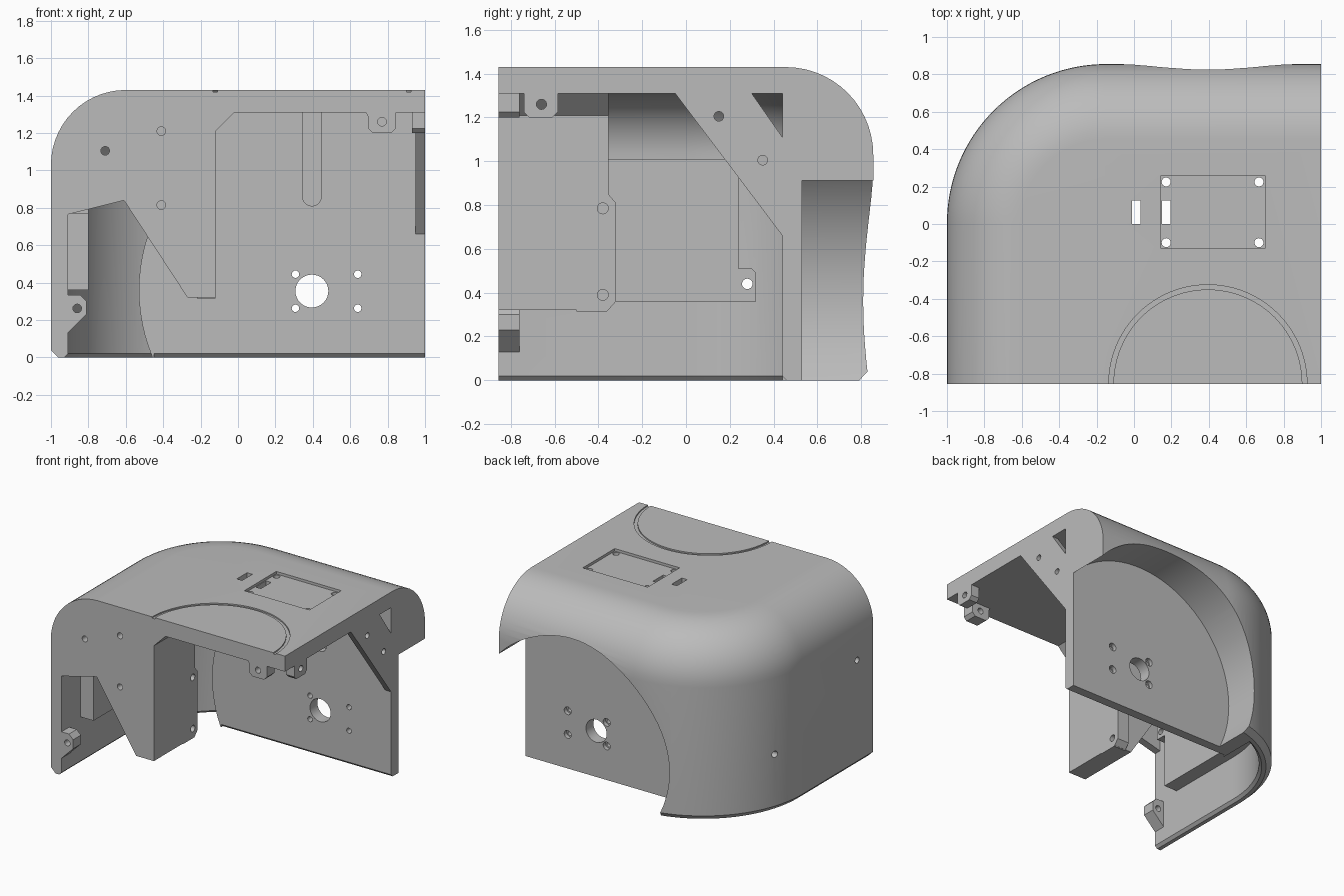
import bpy, bmesh, math

if "Cube" in bpy.data.objects:
    bpy.data.objects.remove(bpy.data.objects["Cube"], do_unlink=True)

WHEEL = (0.395, 0.36)      # wheel centre, x and z
CORNER = (-0.15, 0.005)    # centre of the rounded vertical corner
RADIUS = 0.85


def finish(name, bm):
    bmesh.ops.recalc_face_normals(bm, faces=bm.faces)
    mesh = bpy.data.meshes.new(name)
    bm.to_mesh(mesh)
    bm.free()
    obj = bpy.data.objects.new(name, mesh)
    bpy.context.scene.collection.objects.link(obj)
    return obj


def skin(name, rings):
    """Close a stack of equal rings into a solid."""
    bm = bmesh.new()
    loops = [[bm.verts.new(p) for p in ring] for ring in rings]
    for low, high in zip(loops, loops[1:]):
        for i in range(len(low)):
            j = (i + 1) % len(low)
            bm.faces.new((low[i], low[j], high[j], high[i]))
    bm.faces.new(loops[0][::-1])
    bm.faces.new(loops[-1])
    return finish(name, bm)


def prism(axis, points, start, end):
    """Extrude a flat outline along one axis."""
    place = {"x": lambda a, b, t: (t, a, b),
             "y": lambda a, b, t: (a, t, b),
             "z": lambda a, b, t: (a, b, t)}[axis]
    return skin("helper", [[place(a, b, t) for a, b in points] for t in (start, end)])


def circle(a, b, r, n=24):
    return [(a + r * math.cos(math.tau * i / n), b + r * math.sin(math.tau * i / n))
            for i in range(n)]


def rect(a0, a1, b0, b1):
    return [(a0, b0), (a1, b0), (a1, b1), (a0, b1)]


def combine(target, other, operation):
    mod = target.modifiers.new("bool", "BOOLEAN")
    mod.operation, mod.solver, mod.object = operation, "EXACT", other
    with bpy.context.temp_override(object=target, active_object=target,
                                   selected_objects=[target]):
        bpy.ops.object.modifier_apply(modifier=mod.name)
    bpy.data.objects.remove(other, do_unlink=True)


def cover_ring(inset, z, extra):
    """Footprint with one round corner; the two open sides are never inset."""
    arc = []
    for i in range(33):
        a = math.pi / 2 * (1 + i / 32)
        arc.append((CORNER[0] + (RADIUS - inset) * math.cos(a),
                    CORNER[1] + (RADIUS - inset) * math.sin(a), z))
    front = -0.855 - extra
    return ([(1 + extra, front, z), (1 + extra, RADIUS + CORNER[1] - inset, z)]
            + arc + [(-1 + inset, front, z)])


def cover_solid(name, base, inset, spring, r, extra):
    levels = list(base)
    for i in range(15):
        a = math.pi / 2 * i / 14
        levels.append((inset + r * (1 - math.cos(a)), spring + r * math.sin(a)))
    return skin(name, [cover_ring(d, z, extra) for d, z in levels])


# Outer body and the hollow inside it
body = cover_solid("corner_cover", [(0.04, 0), (0, 0.04)], 0, 1.03, 0.4, 0)
hollow = cover_solid("hollow", [(0.06, -0.01), (0.09, 0.02)], 0.09, 1.01, 0.3, 0.1)

# Structure left standing inside the hollow
edge = [(-0.61, 0.84), (-0.27, 0.32), (-0.12, 0.32), (-0.12, 1.21), (0.02, 1.35)]
structure = [
    # wheel housing and its flat wall
    prism("y", circle(*WHEEL, 0.925, 96), 0.44, 1.1),
    prism("y", rect(-0.2, 1.3, 0.7, 1.5), 0.44, 1.1),
    # front wall and the box behind it
    prism("y", [(-1.05, 0.73)] + edge + [(-1.05, 1.4)], -1.1, -0.8),
    prism("y", edge + [(-0.61, 1.4)], -1.05, -0.355),
    prism("x", [(-0.5, 0.315), (-0.36, 0.315), (-0.32, 0.36), (-0.32, 0.81),
                (-0.355, 0.85), (-0.5, 0.85)], -0.22, -0.12),
    # side gusset
    prism("x", [(-0.08, 1.35), (0.44, 0.66), (0.5, 0.6), (0.9, 0.6), (0.9, 1.4)],
          0.95, 1.2),
    # mounting pad on the side wall
    prism("x", [(-0.62, 0.36), (0.32, 0.36), (0.32, 0.49), (0.3, 0.51), (0.24, 0.51),
                (0.24, 1.01), (-0.7, 1.01), (-0.7, 0.77), (-0.62, 0.77)], -0.97, -0.8),
    # joining tabs
    prism("y", [(-0.96, 0.08), (-0.81, 0.23), (-0.81, 0.3), (-0.845, 0.335),
                (-0.96, 0.335)], -1.15, -0.76),
    prism("y", [(0.66, 1.35), (0.695, 1.29), (0.695, 1.225), (0.72, 1.2), (0.82, 1.2),
                (0.845, 1.225), (0.845, 1.35)], -1.15, -0.76),
    prism("x", [(-0.74, 1.35), (-0.74, 1.225), (-0.715, 1.2), (-0.61, 1.2),
                (-0.585, 1.225), (-0.585, 1.35)], 0.93, 1.15),
]
for part in structure:
    combine(hollow, part, "DIFFERENCE")
combine(body, hollow, "DIFFERENCE")

# Wheel arch, axle opening and bottom bevel of the wheel wall
cuts = [
    prism("y", circle(*WHEEL, 0.82, 96), 0.53, 1.1),
    prism("y", circle(0.395, 0.355, 0.088, 32), 0.3, 0.7),
    prism("x", [(0.42, -0.02), (0.48, -0.02), (0.46, 0), (0.44, 0.02), (0.42, 0.04)],
          -0.45, 1.1),
]
for x in (0.307, 0.64):
    for z in (0.263, 0.445):
        cuts.append(prism("y", circle(x, z, 0.02, 16), 0.3, 0.7))
        cuts.append(prism("y", circle(x, z, 0.03, 16), 0.5, 0.7))

# Round-ended cable slot in the wheel wall
slot = [(0.345, 1.31)]
for i in range(13):
    a = math.pi * (1 + i / 12)
    slot.append((0.395 + 0.05 * math.cos(a), 0.86 + 0.05 * math.sin(a)))
cuts.append(prism("y", slot + [(0.445, 1.31)], 0.4, 0.5))

# Triangular window and screw holes of the gusset
cuts.append(prism("x", [(0.3, 1.31), (0.44, 1.31), (0.44, 1.11)], 0.9, 1.1))
for y, z in ((0.15, 1.205), (0.35, 1.005)):
    cuts.append(prism("x", circle(y, z, 0.022), 0.9, 1.1))

# Screw holes in front wall, box, side wall and tabs
for x, z in ((-0.41, 1.21), (-0.41, 0.815), (-0.71, 1.105), (-0.86, 0.262), (0.77, 1.26)):
    cuts.append(prism("y", circle(x, z, 0.023), -1, -0.7))
for y, z in ((-0.38, 0.785), (-0.38, 0.39)):
    cuts.append(prism("x", circle(y, z, 0.025), -0.19, 0))
for y, z in ((0.28, 0.44), (-0.66, 0.82)):
    cuts.append(prism("x", circle(y, z, 0.024), -1.1, -0.7))
cuts.append(prism("x", circle(-0.66, 1.26, 0.023), 0.85, 1.1))

# Shallow panel recess, corner holes and cable slits in the roof
cuts.append(prism("z", rect(0.145, 0.7, -0.13, 0.26), 1.41, 1.5))
for x in (0.172, 0.668):
    for y in (-0.1, 0.225):
        cuts.append(prism("z", circle(x, y, 0.024), 1.2, 1.5))
for x in (-0.01, 0.15):
    cuts.append(prism("z", rect(x, x + 0.045, 0, 0.125), 1.2, 1.5))

# Half-round groove in the roof
groove = prism("z", circle(0.395, -0.855, 0.53, 96), 1.42, 1.5)
combine(groove, prism("z", circle(0.395, -0.855, 0.505, 96), 1.3, 1.6), "DIFFERENCE")
cuts.append(groove)

for cut in cuts:
    combine(body, cut, "DIFFERENCE")

# Single grey finish
grey = bpy.data.materials.new("plain_grey")
grey.use_nodes = True
grey.diffuse_color = (0.5, 0.5, 0.5, 1)
grey.node_tree.nodes["Principled BSDF"].inputs["Base Color"].default_value = (0.5, 0.5, 0.5, 1)
body.data.materials.clear()
body.data.materials.append(grey)

bpy.ops.object.select_all(action="DESELECT")
body.select_set(True)
bpy.context.view_layer.objects.active = body
bpy.ops.object.shade_smooth_by_angle(angle=math.radians(25))
